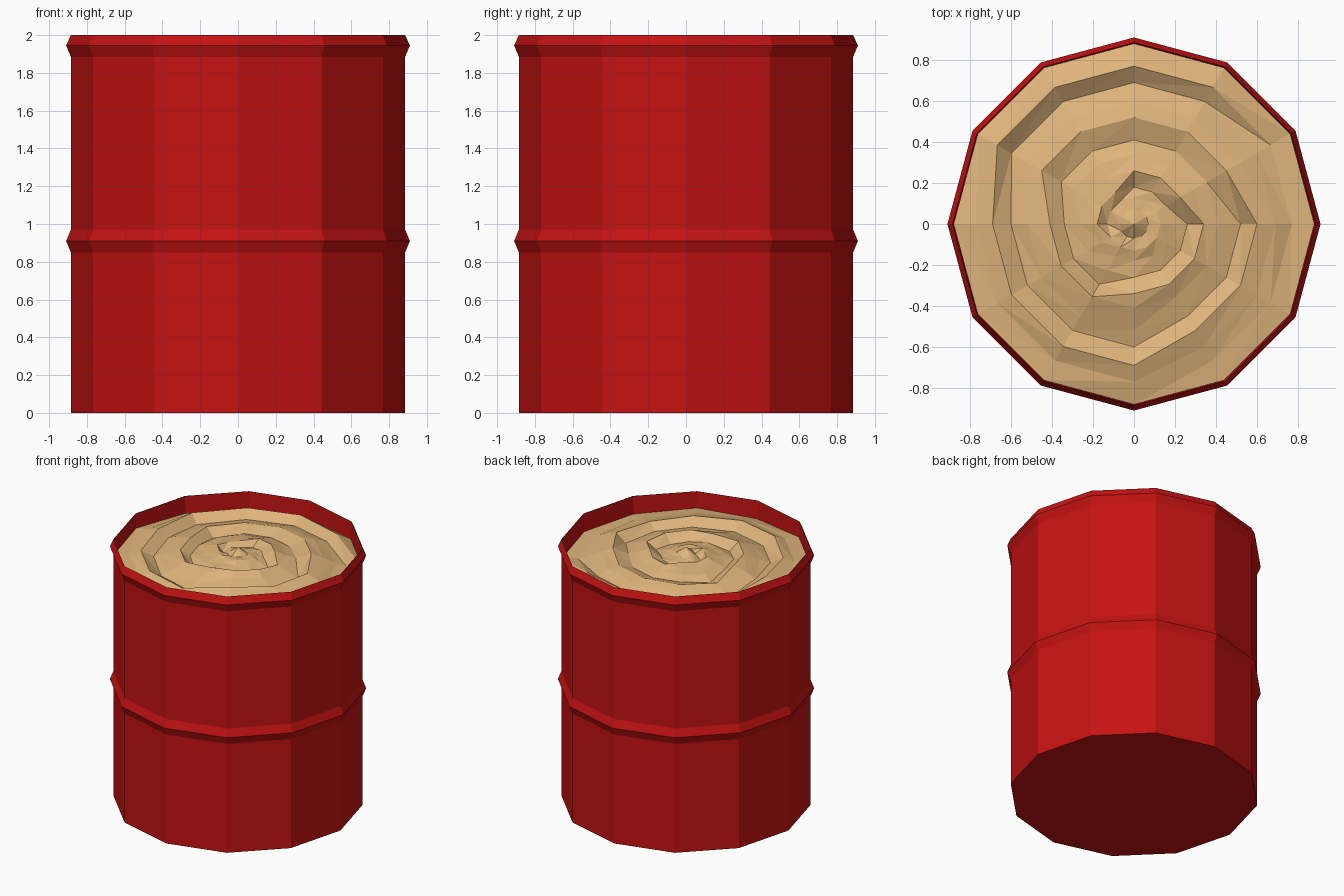
import bpy, math, random

if "Cube" in bpy.data.objects:
    bpy.data.objects.remove(bpy.data.objects["Cube"])

random.seed(4)
N = 12


def material(name, rgb):
    m = bpy.data.materials.new(name)
    m.diffuse_color = (*rgb, 1)
    m.use_nodes = True
    m.node_tree.nodes["Principled BSDF"].inputs["Base Color"].default_value = m.diffuse_color
    return m


red = material("barrel red", (0.56, 0.006, 0.006))
tan = material("grain tan", (0.74, 0.46, 0.20))


def add_mesh(name, verts, faces, mat):
    me = bpy.data.meshes.new(name)
    me.from_pydata(verts, [], faces)
    me.materials.append(mat)
    ob = bpy.data.objects.new(name, me)
    bpy.context.collection.objects.link(ob)
    return ob


def ring_faces(rows):
    return [(i * N + j, i * N + (j + 1) % N, (i + 1) * N + (j + 1) % N, (i + 1) * N + j)
            for i in range(rows - 1) for j in range(N)]


def circle(r, zf):
    return [(r * math.cos(2 * math.pi * j / N), r * math.sin(2 * math.pi * j / N), zf(j))
            for j in range(N)]


# Barrel shell: lathed profile with two ridges and an inner rim wall
profile = [(0.885, 0), (0.885, 0.85), (0.91, 0.91), (0.885, 0.97), (0.885, 1.885),
           (0.91, 1.945), (0.885, 2.0), (0.88, 1.82)]
verts = [v for r, z in profile for v in circle(r, lambda j: z)]
faces = ring_faces(len(profile)) + [tuple(reversed(range(N)))]
add_mesh("barrel_shell", verts, faces, red)

# Swirled filling: uneven rings stepping along a spiral, small peak in the middle
radii = [0.88, 0.77, 0.69, 0.60, 0.52, 0.41, 0.34, 0.26, 0.18, 0.13, 0.07]


def swirl_z(r):
    def z(j):
        if r > 0.85:
            return 1.87 + random.uniform(-0.02, 0.02)
        phase = (r / 0.27 + j / N) % 1
        amp = 0.075 * min(1, r / 0.3)
        return 1.93 - 0.045 * r + amp * (0.5 - phase) + random.uniform(-0.008, 0.008)
    return z


verts = [v for r in radii for v in circle(r, swirl_z(r))]
faces = ring_faces(len(radii))
# triangulate so every facet stays flat
faces = [t for a, b, c, d in faces for t in ((a, b, c), (a, c, d))]
last = (len(radii) - 1) * N
verts.append((0, 0, 1.975))
faces += [(last + j, last + (j + 1) % N, len(verts) - 1) for j in range(N)]
add_mesh("filling", verts, faces, tan)
